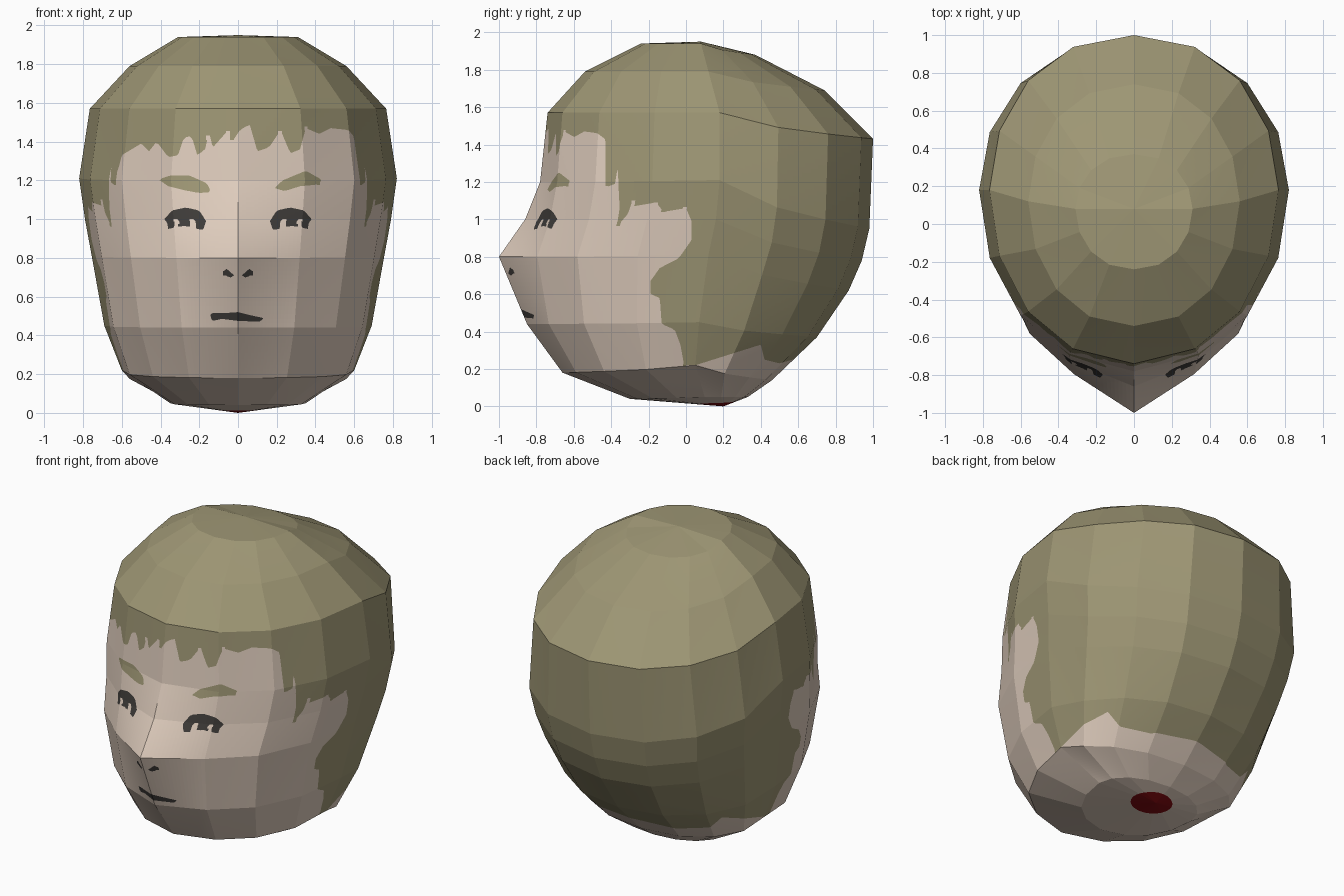
import bpy, bmesh, math
from mathutils import Vector

if "Cube" in bpy.data.objects:
    bpy.data.objects.remove(bpy.data.objects["Cube"])

SIDES = 16

# Colours
def material(name, rgb):
    m = bpy.data.materials.new(name)
    m.diffuse_color = (*rgb, 1)
    m.use_nodes = True
    m.node_tree.nodes["Principled BSDF"].inputs["Base Color"].default_value = m.diffuse_color
    return m

MATS = [material("skin", (0.74, 0.61, 0.51)), material("hair", (0.34, 0.305, 0.175)),
        material("dark_features", (0.05, 0.046, 0.042)), material("neck_red", (0.22, 0.003, 0.005))]
SKIN, HAIR, DARK, RED = range(4)

# Head rings: width, centre y, front y, middle-front y, back y, front z, side z, back z
RINGS = [
    (0.31, 0.08, -0.24, -0.24, 0.37, 1.94, 1.94, 1.88),
    (0.56, 0.12, -0.54, -0.54, 0.74, 1.79, 1.79, 1.69),
    (0.765, 0.18, -0.73, -0.74, 1.00, 1.57, 1.57, 1.43),
    (0.82, 0.18, -0.76, -0.78, 0.98, 1.20, 1.21, 0.95),
    (0.79, 0.16, -0.80, -0.86, 0.94, 1.00, 1.00, 0.78),
    (0.755, 0.12, -0.87, -1.00, 0.87, 0.80, 0.81, 0.62),
    (0.69, 0.07, -0.80, -0.85, 0.70, 0.44, 0.45, 0.37),
    (0.60, 0.05, -0.64, -0.66, 0.46, 0.18, 0.22, 0.14),
    (0.35, 0.10, -0.29, -0.30, 0.33, 0.04, 0.05, 0.05),
]

# Painted outlines: eyes, nostrils, brows and mouth in (x, z)
EYE = [(.38, 1.0), (.34, 1.045), (.27, 1.06), (.2, 1.045), (.165, .99), (.18, .945),
       (.215, .95), (.22, 1.0), (.245, 1.0), (.25, .965), (.3, .965), (.305, 1.0),
       (.325, 1.0), (.33, .955), (.36, .95), (.365, .98)]
NOSTRIL = [(.02, .71), (.06, .745), (.08, .725), (.045, .695)]
BROW_L = [(-.41, 1.205), (-.35, 1.225), (-.25, 1.225), (-.16, 1.185), (-.14, 1.14),
          (-.2, 1.135), (-.28, 1.15), (-.36, 1.17)]
BROW_R = [(.19, 1.16), (.23, 1.2), (.35, 1.25), (.43, 1.205), (.42, 1.18), (.32, 1.17), (.24, 1.145)]
MOUTH = [(-.145, .515), (-.07, .515), (0, .52), (.06, .505), (.13, .49), (.125, .47),
         (0, .475), (-.08, .485), (-.135, .475)]
# Jagged fringe in (x, z) and skin area seen from the side in (y, z)
FRINGE = [(-.62, 1.25), (-.6, 1.33), (-.5, 1.39), (-.46, 1.35), (-.42, 1.4), (-.36, 1.32),
          (-.31, 1.33), (-.28, 1.42), (-.24, 1.43), (-.21, 1.33), (-.17, 1.36), (-.15, 1.45),
          (-.13, 1.37), (-.05, 1.46), (-.03, 1.4), (.01, 1.46), (.06, 1.49), (.1, 1.35),
          (.16, 1.37), (.22, 1.46), (.27, 1.34), (.32, 1.36), (.35, 1.47), (.42, 1.44),
          (.48, 1.47), (.57, 1.46), (.62, 1.4)]
SIDE = [(-1.3, -1), (-1.3, 1.6), (-.43, 1.6), (-.43, 1.17), (-.38, 1.19), (-.365, 1.28),
        (-.355, 1.06), (-.37, .96), (-.31, 1.03), (-.28, 1.12), (-.28, 1.07), (-.16, 1.09),
        (-.12, 1.04), (0, 1.06), (.03, .99), (.03, .89), (-.04, .79), (-.14, .74), (-.19, .67),
        (-.19, .6), (-.14, .58), (-.13, .44), (-.06, .41), (-.03, .33), (-.01, .22), (.05, .22),
        (.4, .33), (.42, .25), (.5, .23), (.57, .25), (1.3, .25), (1.3, -1)]


def inside(poly, u, v):
    hit = False
    for (a, b), (c, d) in zip(poly, poly[1:] + poly[:1]):
        if (b > v) != (d > v) and u < a + (v - b) * (c - a) / (d - b):
            hit = not hit
    return hit


def fringe(x):
    for (a, b), (c, d) in zip(FRINGE, FRINGE[1:]):
        if a <= x <= c:
            return b + (x - a) * (d - b) / (c - a)
    return 9


def paint(p):
    x, y, z = p
    if z < 0.1 and (x / 0.13) ** 2 + ((y - 0.16) / 0.11) ** 2 < 1:
        return RED
    if z > 1.55:
        return HAIR
    if y < -0.3:
        if z > fringe(x):
            return HAIR
        if abs(x) < 0.5 and 0.4 < z < 1.3:
            if inside(EYE, abs(x), z) or inside(NOSTRIL, abs(x), z) or inside(MOUTH, x, z):
                return DARK
            if inside(BROW_L, x, z) or inside(BROW_R, x, z):
                return HAIR
    return SKIN if inside(SIDE, y, z) else HAIR


# Head cage: stacked egg-shaped rings closed by a crown and a base point
bm = bmesh.new()
rings = []
for w, yc, yf, nose, yb, zf, zs, zb in RINGS:
    ring = []
    for i in range(SIDES):
        a = 2 * math.pi * i / SIDES          # 0 is the front
        s, c = math.sin(a), math.cos(a)
        x = math.copysign(abs(s) ** 0.9, s) * w if abs(s) > 1e-6 else 0
        y = yc + c * (yf - yc) if c > 0 else yc - c * (yb - yc)
        y = nose if i == 0 else y
        t = abs(c) ** 0.6 if abs(c) > 1e-6 else 0
        z = zs + ((zf if c > 0 else zb) - zs) * t
        ring.append(bm.verts.new((x, y, z)))
    rings.append(ring)
crown, base = bm.verts.new((0, 0.08, 1.95)), bm.verts.new((0, 0.2, 0))
for i in range(SIDES):
    j = (i + 1) % SIDES
    bm.faces.new((crown, rings[0][i], rings[0][j]))
    bm.faces.new((base, rings[-1][j], rings[-1][i]))
    for up, low in zip(rings, rings[1:]):
        bm.faces.new((up[i], low[i], low[j], up[j]))
bmesh.ops.recalc_face_normals(bm, faces=bm.faces[:])

# Fine flat grid on the facets, then cut along every colour border
bmesh.ops.subdivide_edges(bm, edges=bm.edges[:], cuts=15, use_grid_fill=True)
kind = {v: paint(v.co) for v in bm.verts}
cuts = []
for e in bm.edges[:]:
    v0, v1 = e.verts
    if kind[v0] != kind[v1]:
        p, q = v0.co.copy(), v1.co.copy()
        lo, hi = 0.0, 1.0
        for _ in range(8):
            mid = (lo + hi) / 2
            if paint(p.lerp(q, mid)) == kind[v0]:
                lo = mid
            else:
                hi = mid
        cuts.append((e, v0, min(max(lo, 0.03), 0.97)))
border = [bmesh.utils.edge_split(e, v, t)[1] for e, v, t in cuts]
bmesh.ops.connect_verts(bm, verts=border)
for f in bm.faces:
    f.material_index = paint(f.calc_center_median())
    f.smooth = False

mesh = bpy.data.meshes.new("head")
bm.to_mesh(mesh)
bm.free()
for m in MATS:
    mesh.materials.append(m)
head = bpy.data.objects.new("head", mesh)
bpy.context.collection.objects.link(head)
